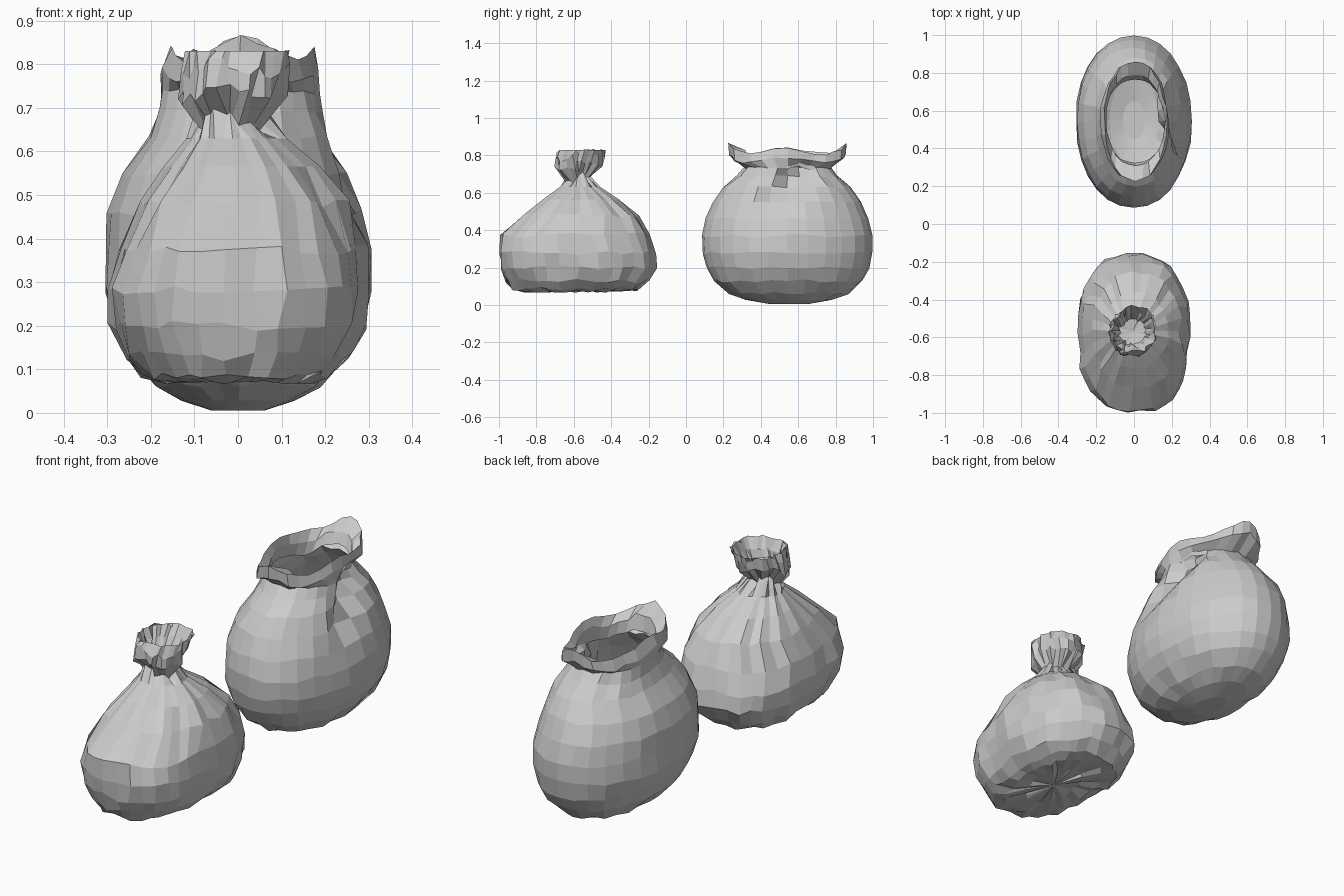
import bpy, bmesh, math, random


def loft(name, rings, n, seed, cap_top, shape):
    """Skin a stack of rounded rings: z, x0, x1, y0, y1, roundness, pleat depth."""
    rnd = random.Random(seed)
    pleat = [rnd.uniform(-0.6, 0.6) + (0.4 if i % 2 else -0.4) for i in range(n)]
    bm = bmesh.new()
    loops = []
    for k, (z, x0, x1, y0, y1, e, amp) in enumerate(rings):
        loop = []
        for i in range(n):
            a = 2 * math.pi * i / n
            c, s = math.cos(a), math.sin(a)
            r = 1 + amp * pleat[i]
            x = (x0 + x1) / 2 + (x1 - x0) / 2 * r * math.copysign(abs(c) ** (2 / e), c)
            y = (y0 + y1) / 2 + (y1 - y0) / 2 * r * math.copysign(abs(s) ** (2 / e), s)
            loop.append(bm.verts.new(shape(x, y, z, a, k, rnd)))
        loops.append(loop)
    for lo, hi in zip(loops, loops[1:]):
        for i in range(n):
            j = (i + 1) % n
            bm.faces.new((lo[i], lo[j], hi[j], hi[i]))

    def cap(loop, dz, flip):
        mid = bm.verts.new((sum(v.co.x for v in loop) / n, sum(v.co.y for v in loop) / n,
                            sum(v.co.z for v in loop) / n + dz))
        for i in range(n):
            a, b = loop[i], loop[(i + 1) % n]
            bm.faces.new((b, a, mid) if flip else (a, b, mid))
    cap(loops[0], 0, True)
    if cap_top:
        cap(loops[-1], -0.01, False)
    me = bpy.data.meshes.new(name)
    bm.to_mesh(me)
    bm.free()
    ob = bpy.data.objects.new(name, me)
    bpy.context.collection.objects.link(ob)
    return ob


def bump(v, mid, width):
    return math.exp(-((v - mid) / width) ** 2)


# Tied bag: slumped body, gathered neck and ruffled top
def tied_shape(x, y, z, a, k, rnd):
    if k < 8:
        z += rnd.uniform(-0.012, 0.012)
        x += rnd.uniform(-0.009, 0.009)
        y += rnd.uniform(-0.009, 0.009)
    if k > 9:                  # ragged, lopsided ruffle
        x += rnd.uniform(-0.01, 0.01)
        y += rnd.uniform(-0.01, 0.01)
    if k in (10, 11, 12):
        z += 0.018 * math.sin(3 * a + 0.6) + 0.015 * math.sin(a) + rnd.uniform(-0.016, 0.016)
    # creases down the right front and left side
    x -= 0.035 * bump(y, -0.72, 0.05) * bump(z, 0.28, 0.2) * (x > 0.1)
    x += 0.025 * bump(y, -0.66, 0.05) * bump(z, 0.3, 0.15) * (x < -0.1)
    return x, y, max(z, 0.066)


tied_rings = [
    (0.078, -0.10, 0.10, -0.75, -0.42, 2.2, 0),
    (0.07, -0.17, 0.17, -0.86, -0.32, 2.3, 0),
    (0.085, -0.225, 0.215, -0.93, -0.255, 2.4, 0.01),
    (0.13, -0.26, 0.26, -0.96, -0.20, 2.4, 0.01),
    (0.20, -0.29, 0.29, -0.985, -0.157, 2.4, 0.01),
    (0.28, -0.30, 0.303, -0.995, -0.162, 2.4, 0.01),
    (0.375, -0.275, 0.295, -0.993, -0.195, 2.3, 0.015),
    (0.48, -0.22, 0.25, -0.87, -0.255, 2.2, 0.03),
    (0.565, -0.163, 0.183, -0.765, -0.36, 2.1, 0.06),
    (0.63, -0.11, 0.105, -0.675, -0.46, 2, 0.10),
    (0.685, -0.09, 0.065, -0.64, -0.515, 2, 0.12),
    (0.745, -0.13, 0.10, -0.695, -0.455, 2.1, 0.07),
    (0.80, -0.125, 0.115, -0.70, -0.44, 2.2, 0.07),
    (0.83, -0.11, 0.115, -0.68, -0.435, 2.2, 0.06),
    (0.78, -0.09, 0.09, -0.65, -0.475, 2.2, 0.05),
    (0.73, -0.08, 0.065, -0.635, -0.505, 2, 0.04),
]
loft("tied_bag", tied_rings, 34, 4, True, tied_shape)


# Open bag: egg-shaped body, wide mouth with lips turned out front and back
def open_shape(x, y, z, a, k, rnd):
    if k > 1:
        x += rnd.uniform(-0.004, 0.004)
        z += rnd.uniform(-0.008, 0.008)
    end = abs(math.sin(a))     # 1 at the front and back lips, 0 at the sides
    if x > 0:                  # slanting side fold, bridged by the rim
        line = 0.34 + 0.75 * (z - 0.4)
        width = 0.05 if y < line else 0.11
        depth = 0.085 if k < 12 else 0.03
        x -= depth * bump(y, line, width) * bump(z, 0.66, 0.14)
    if k >= 12:
        z += 0.025 * end ** 6 - 0.025 * math.sin(2 * a) ** 2 + rnd.uniform(-0.008, 0.008)
    if k == 12:
        z -= 0.01 * end ** 6
    return x, y, z


open_rings = [
    (0.005, -0.06, 0.06, 0.45, 0.65, 2, 0),
    (0.028, -0.13, 0.13, 0.32, 0.78, 2, 0),
    (0.065, -0.19, 0.19, 0.23, 0.87, 2.1, 0),
    (0.13, -0.25, 0.25, 0.15, 0.945, 2.1, 0),
    (0.20, -0.285, 0.285, 0.11, 0.98, 2.1, 0),
    (0.28, -0.308, 0.305, 0.09, 0.997, 2.1, 0),
    (0.37, -0.304, 0.303, 0.086, 0.998, 2.1, 0),
    (0.46, -0.30, 0.283, 0.105, 0.975, 2.1, 0),
    (0.55, -0.268, 0.255, 0.145, 0.935, 2.1, 0.008),
    (0.63, -0.205, 0.225, 0.20, 0.88, 2.1, 0.01),
    (0.69, -0.183, 0.20, 0.275, 0.81, 2.1, 0.015),
    (0.735, -0.177, 0.192, 0.315, 0.775, 2.1, 0.015),
    (0.785, -0.178, 0.19, 0.235, 0.855, 2.1, 0.02),
    (0.835, -0.158, 0.175, 0.23, 0.86, 2.1, 0.02),
    (0.80, -0.148, 0.165, 0.31, 0.79, 2.1, 0.01),
    (0.74, -0.16, 0.175, 0.325, 0.765, 2.1, 0.01),
]
loft("open_bag", open_rings, 28, 9, False, open_shape)
